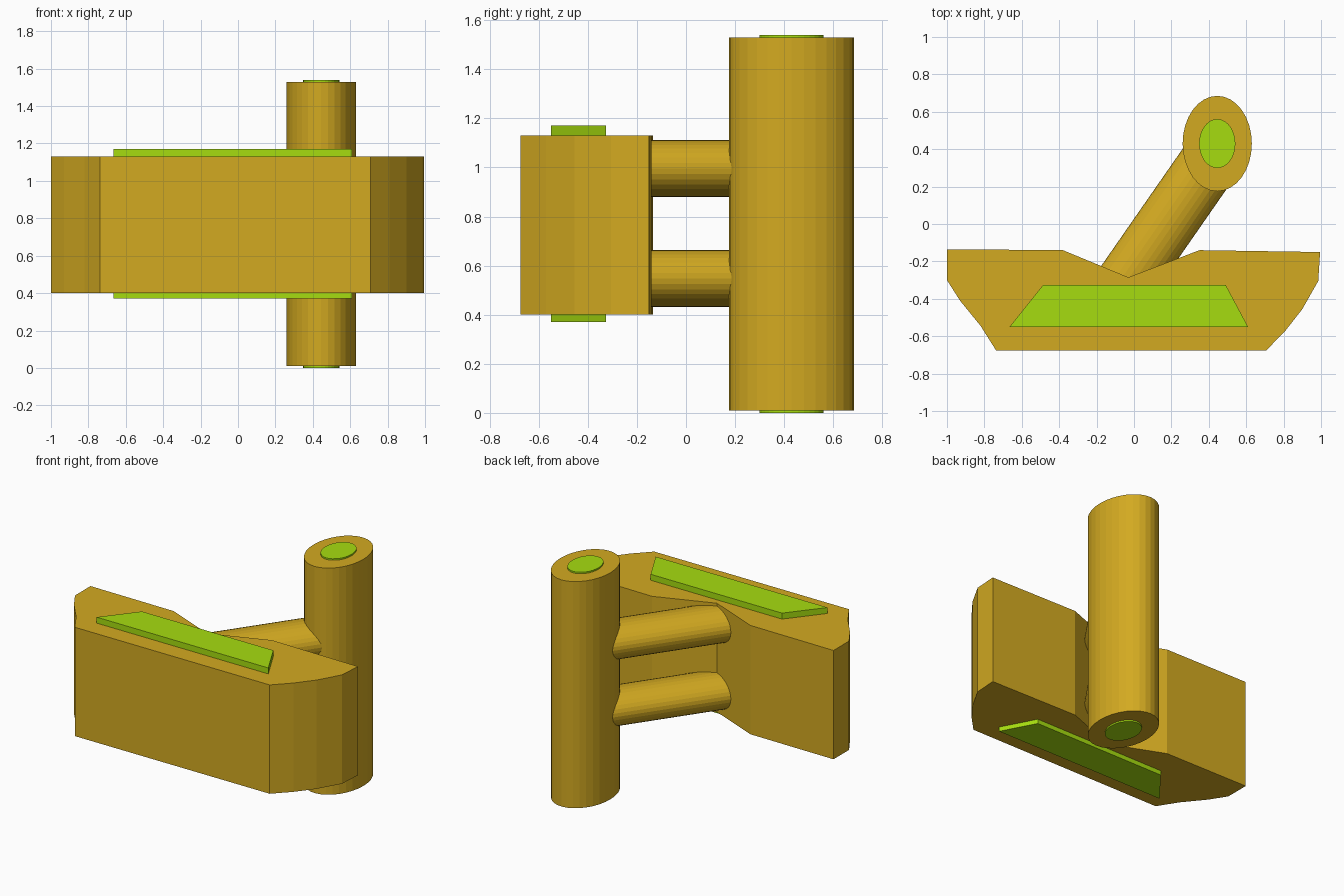
import bpy, bmesh, math
from mathutils import Matrix, Vector

if "Cube" in bpy.data.objects:
    bpy.data.objects.remove(bpy.data.objects["Cube"])


def material(name, color):
    m = bpy.data.materials.new(name)
    m.diffuse_color = color
    m.use_nodes = True
    m.node_tree.nodes["Principled BSDF"].inputs["Base Color"].default_value = m.diffuse_color
    return m


gold = material("gold", (0.65, 0.40, 0.015, 1))
green = material("green", (0.38, 0.72, 0.005, 1))


def finish(name, bm, mat):
    bmesh.ops.recalc_face_normals(bm, faces=bm.faces)
    me = bpy.data.meshes.new(name)
    bm.to_mesh(me)
    bm.free()
    me.materials.append(mat)
    ob = bpy.data.objects.new(name, me)
    bpy.context.collection.objects.link(ob)
    return ob


def prism(name, outline, z0, z1, mat):
    bm = bmesh.new()
    face = bm.faces.new([bm.verts.new((x, y, z0)) for x, y in outline])
    top = bmesh.ops.extrude_face_region(bm, geom=[face], use_keep_orig=True)
    verts = [v for v in top["geom"] if isinstance(v, bmesh.types.BMVert)]
    bmesh.ops.translate(bm, verts=verts, vec=(0, 0, z1 - z0))
    return finish(name, bm, mat)


def ellipse_rod(name, matrix, rx, ry, length, mat):
    bm = bmesh.new()
    bmesh.ops.create_cone(bm, cap_ends=True, segments=32,
                          radius1=1, radius2=1, depth=1)
    bm.transform(matrix @ Matrix.Diagonal((rx, ry, length, 1)))
    return finish(name, bm, mat)


# Wide block with a V notch at the back
prism("notched_block",
      [(-1, -0.135), (-1, -0.30), (-0.93, -0.41), (-0.82, -0.545),
       (-0.738, -0.675), (0.708, -0.675), (0.81, -0.57), (0.90, -0.455),
       (0.985, -0.305), (0.995, -0.15), (0.35, -0.14), (-0.03, -0.285),
       (-0.38, -0.14)], 0.40, 1.13, gold)

# Green inlay running through the block
prism("block_inlay",
      [(-0.665, -0.55), (0.61, -0.55), (0.49, -0.325), (-0.485, -0.325)],
      0.37, 1.17, green)

# Oval column and its green core
centre = Matrix.Translation((0.445, 0.43, 0.77))
ellipse_rod("column", centre, 0.185, 0.255, 1.52, gold)
ellipse_rod("column_core", centre, 0.097, 0.131, 1.54, green)

# Two slanted rods joining block and column
direction = Vector((0.57, 0.82, 0)).normalized()
across = Vector((direction.y, -direction.x, 0))
start, end = -0.32, 0.58
for label, z in (("lower", 0.548), ("upper", 0.995)):
    mid = across * 0.142 + direction * (start + end) / 2 + Vector((0, 0, z))
    frame = Matrix((across, Vector((0, 0, 1)), direction)).transposed().to_4x4()
    ellipse_rod(label + "_rod", Matrix.Translation(mid) @ frame,
                0.158, 0.116, end - start, gold)
